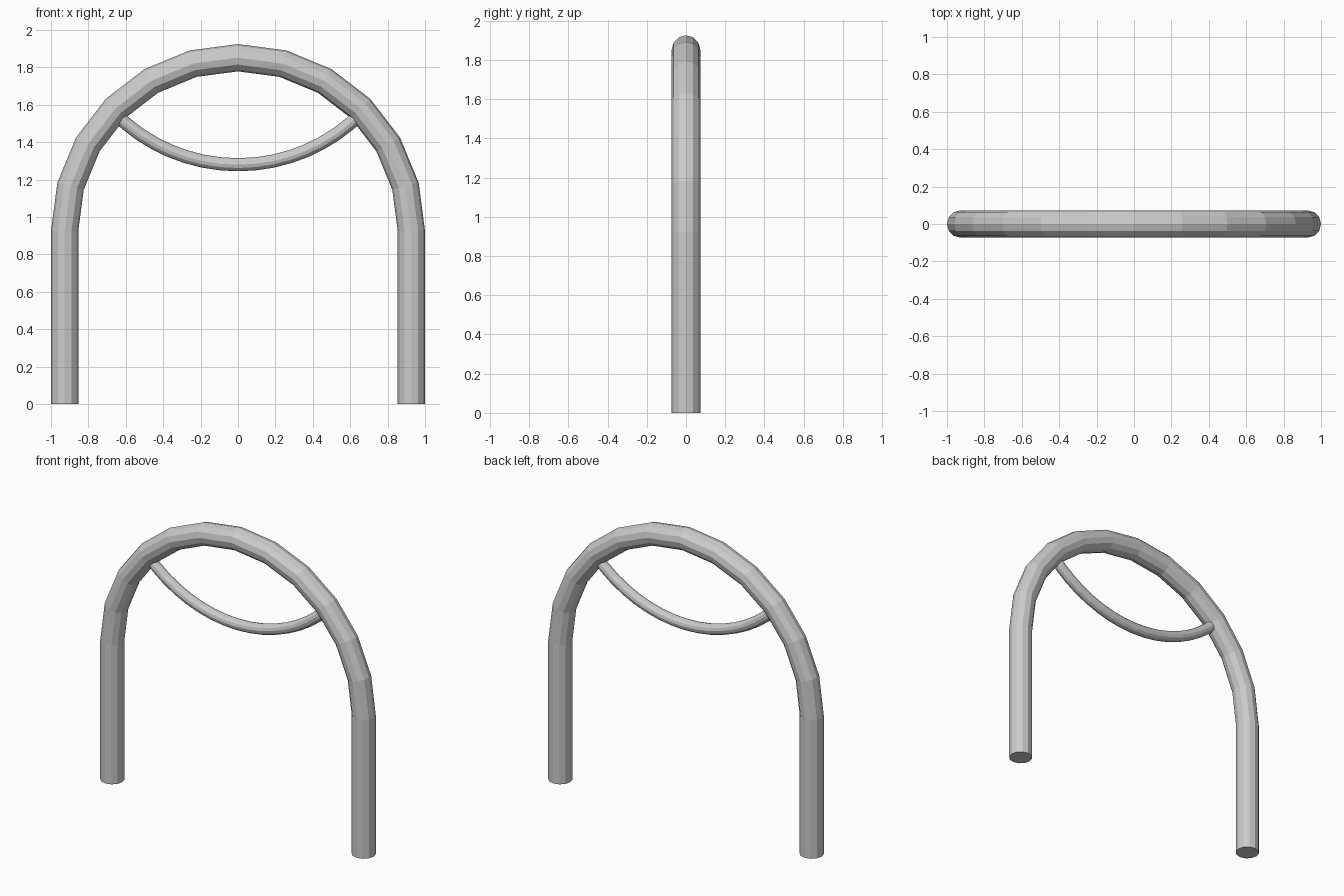
import bpy, bmesh
from math import sin, cos, pi, radians
from mathutils import Vector

if "Cube" in bpy.data.objects:
    bpy.data.objects.remove(bpy.data.objects["Cube"])

SIDES = 12
R = 0.927       # centreline radius shared by both bends
SPRING = 0.925  # height where the legs start to bend


def tube(name, path, radius):
    """Sweep a round section along (point, normal) pairs in the XZ plane."""
    bm = bmesh.new()
    rings = []
    for p, n in path:
        rings.append([bm.verts.new(p + radius * (cos(t) * n + sin(t) * Vector((0, 1, 0))))
                      for t in (2 * pi * i / SIDES for i in range(SIDES))])
    for a, b in zip(rings, rings[1:]):
        for i in range(SIDES):
            j = (i + 1) % SIDES
            bm.faces.new((a[i], a[j], b[j], b[i]))
    bm.faces.new(rings[0])
    bm.faces.new(rings[-1])
    bmesh.ops.recalc_face_normals(bm, faces=bm.faces)
    mesh = bpy.data.meshes.new(name)
    bm.to_mesh(mesh)
    bm.free()
    obj = bpy.data.objects.new(name, mesh)
    bpy.context.collection.objects.link(obj)
    return obj


def arc(cz, start, end, steps):
    path = []
    for i in range(steps + 1):
        a = radians(start + (end - start) * i / steps)
        n = Vector((cos(a), 0, sin(a)))
        path.append((Vector((0, 0, cz)) + R * n, n))
    return path


# Main hoop: two straight legs joined by a half-circle bend
x = Vector((1, 0, 0))
hoop = [(R * x, x)] + arc(SPRING, 0, 180, 12) + [(-R * x, -x)]
tube("hoop_frame", hoop, 0.073)

# Thin sagging crossbar, its ends buried in the hoop
tube("curved_crossbar", arc(1.28 + R, 270 - 46, 270 + 46, 16), 0.035)
